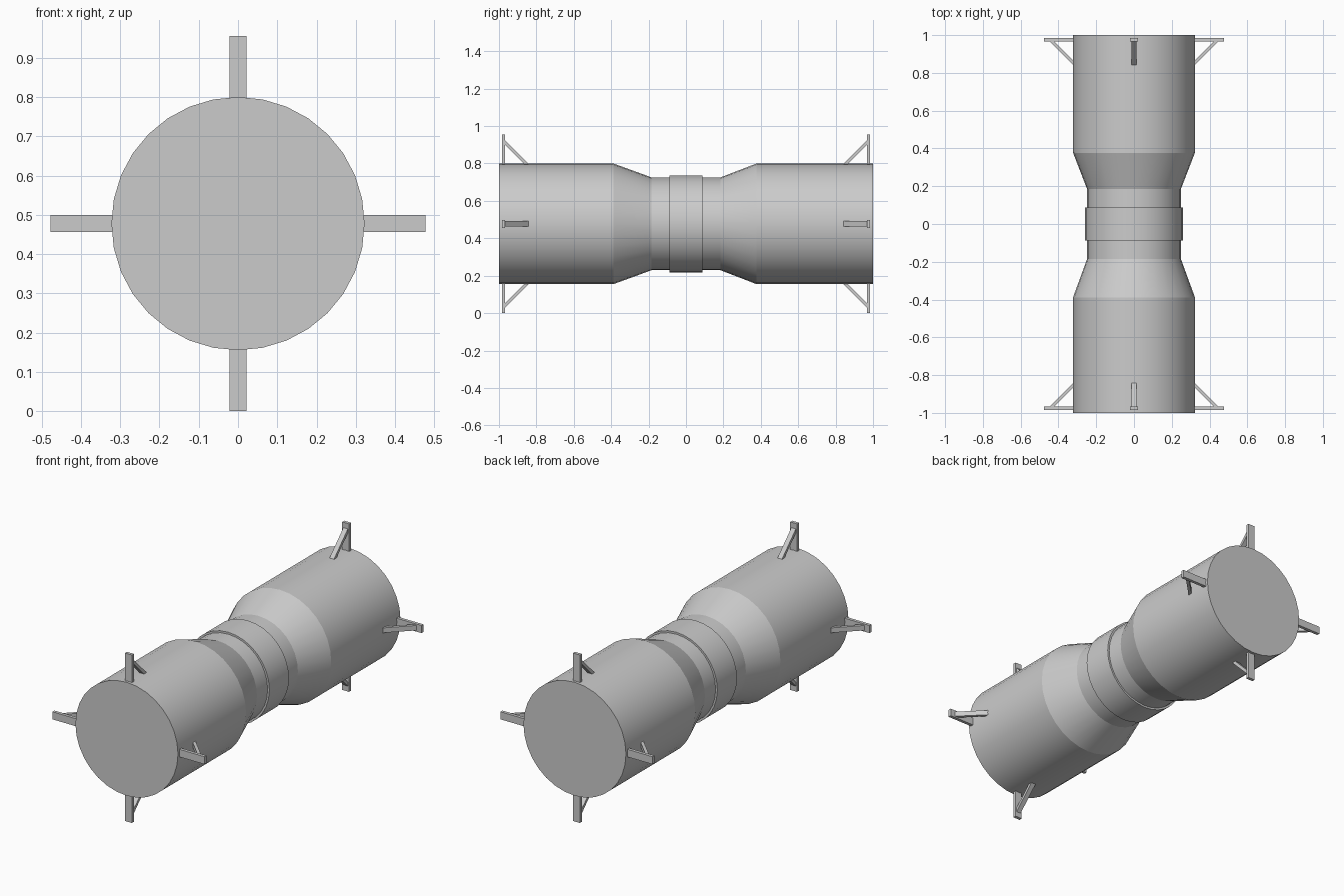
import bpy, bmesh, math
from mathutils import Matrix, Vector

if "Cube" in bpy.data.objects:
    bpy.data.objects.remove(bpy.data.objects["Cube"])

CZ = 0.4775   # height of the long axis
R = 0.3225    # main tube radius
SIDES = 32


def add_object(name, bm):
    bmesh.ops.recalc_face_normals(bm, faces=bm.faces)
    mesh = bpy.data.meshes.new(name)
    bm.to_mesh(mesh)
    bm.free()
    ob = bpy.data.objects.new(name, mesh)
    bpy.context.collection.objects.link(ob)
    ob.location.z = CZ
    return ob


def lathe(name, profile, closed=False):
    """Spin (y, radius) points around the y axis; open profiles get end caps."""
    bm = bmesh.new()
    rings = []
    for y, r in profile:
        angles = [2 * math.pi * i / SIDES for i in range(SIDES)]
        rings.append([bm.verts.new((r * math.sin(a), y, r * math.cos(a))) for a in angles])
    pairs = list(zip(rings, rings[1:]))
    if closed:
        pairs.append((rings[-1], rings[0]))
    for a, b in pairs:
        for i in range(SIDES):
            j = (i + 1) % SIDES
            bm.faces.new((a[i], a[j], b[j], b[i]))
    if not closed:
        bm.faces.new(rings[0])
        bm.faces.new(rings[-1])
    ob = add_object(name, bm)
    bpy.ops.object.select_all(action='DESELECT')
    ob.select_set(True)
    bpy.context.view_layer.objects.active = ob
    bpy.ops.object.shade_smooth_by_angle(angle=math.radians(15))
    return ob


def prism(name, outline, width, end, angle):
    """Extrude a (y, radius) outline across x, flip to an end, turn about y."""
    bm = bmesh.new()
    turn = Matrix.Rotation(angle, 3, 'Y')
    sides = [[bm.verts.new(turn @ Vector((x, y * end, r))) for y, r in outline]
             for x in (-width / 2, width / 2)]
    bm.faces.new(sides[0])
    bm.faces.new(sides[1])
    n = len(outline)
    for i in range(n):
        j = (i + 1) % n
        bm.faces.new((sides[0][i], sides[0][j], sides[1][j], sides[1][i]))
    return add_object(name, bm)


# Main tube with narrowed waist
lathe("body", [(-1, R), (-0.388, R), (-0.184, 0.248),
               (0.184, 0.248), (0.377, R), (1, R)])

# Raised band around the waist
lathe("waist_band", [(-0.088, 0.244), (-0.088, 0.259),
                     (0.088, 0.259), (0.088, 0.244)], closed=True)

# Four braced posts at each end
post = [(0.967, 0.312), (0.985, 0.312), (0.985, CZ), (0.967, CZ)]
strut = [(0.970, 0.450), (0.970, 0.426), (0.857, 0.313), (0.833, 0.313)]
for end, label in ((-1, "front"), (1, "back")):
    for k, side in enumerate(("top", "right", "bottom", "left")):
        angle = k * math.pi / 2
        prism(f"{label}_{side}_post", post, 0.043, end, angle)
        prism(f"{label}_{side}_strut", strut, 0.028, end, angle)
